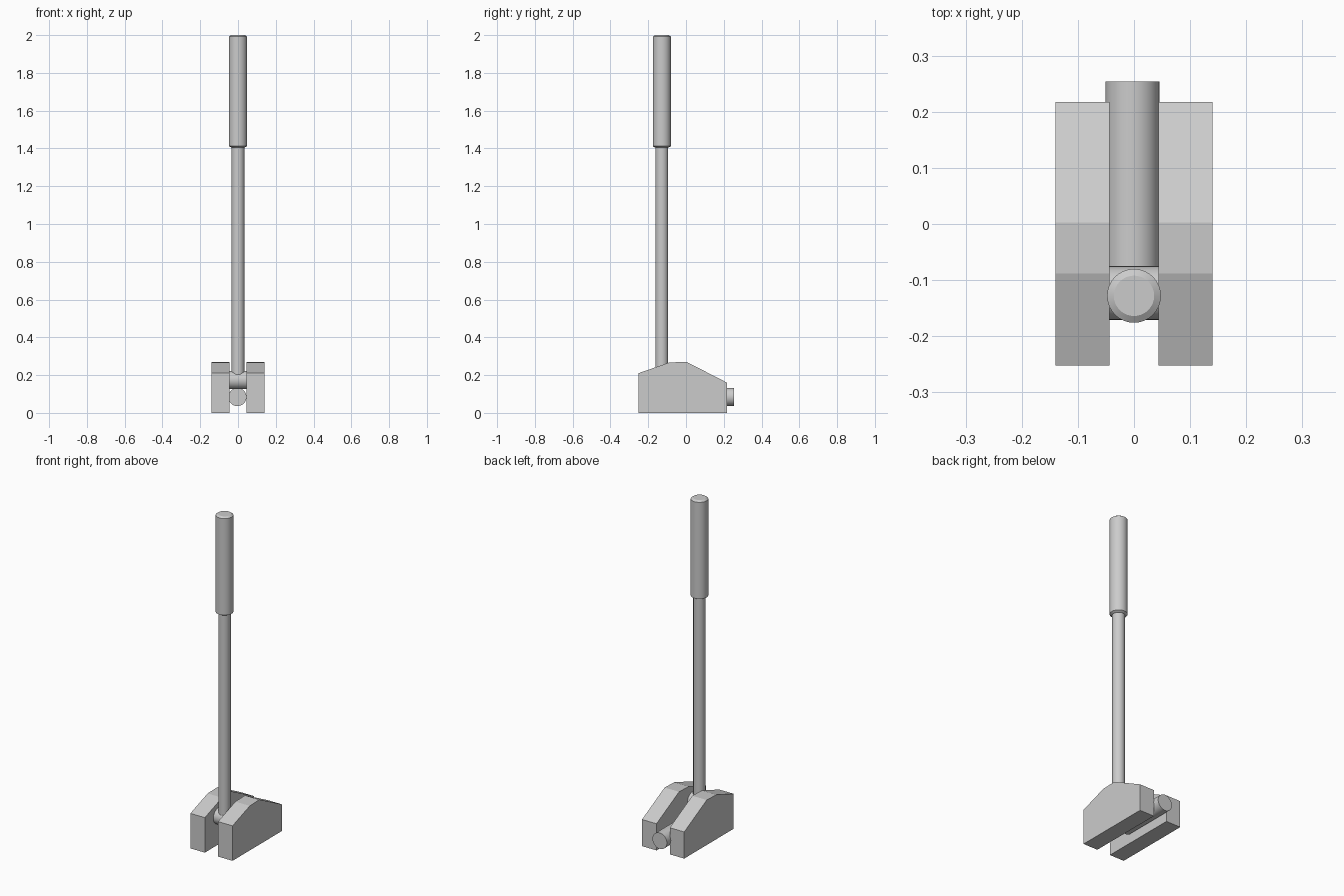
import bpy, bmesh
from math import pi, cos, sin
from mathutils import Matrix

if "Cube" in bpy.data.objects:
    bpy.data.objects.remove(bpy.data.objects["Cube"])


def make_object(name, bm, smooth=False):
    bmesh.ops.recalc_face_normals(bm, faces=bm.faces)
    mesh = bpy.data.meshes.new(name)
    bm.to_mesh(mesh)
    bm.free()
    obj = bpy.data.objects.new(name, mesh)
    bpy.context.collection.objects.link(obj)
    if smooth:
        bpy.ops.object.select_all(action='DESELECT')
        obj.select_set(True)
        bpy.context.view_layer.objects.active = obj
        bpy.ops.object.shade_smooth_by_angle(angle=pi / 6)
    return obj


def turned(name, profile, loc, axis='Z', sides=32):
    """Solid of revolution from (radius, height) pairs, laid along an axis."""
    bm = bmesh.new()
    rings = [[bm.verts.new((r * cos(2 * pi * i / sides), r * sin(2 * pi * i / sides), h))
              for i in range(sides)] for r, h in profile]
    for a, b in zip(rings, rings[1:]):
        for i in range(sides):
            j = (i + 1) % sides
            bm.faces.new((a[i], a[j], b[j], b[i]))
    bm.faces.new(rings[0])
    bm.faces.new(rings[-1])
    turn = {'Z': Matrix(), 'X': Matrix.Rotation(pi / 2, 4, 'Y'),
            'Y': Matrix.Rotation(-pi / 2, 4, 'X')}[axis]
    bm.transform(Matrix.Translation(loc) @ turn)
    return make_object(name, bm, True)


# Base: side plate extruded from its profile, mirrored across x
outline = [(-0.252, 0), (0.217, 0), (0.217, 0.16), (0.003, 0.27),
           (-0.088, 0.267), (-0.252, 0.21)]
bm = bmesh.new()
face = bm.faces.new([bm.verts.new((0.044, y, z)) for y, z in outline])
new = bmesh.ops.extrude_face_region(bm, geom=[face])['geom']
bmesh.ops.translate(bm, vec=(0.096, 0, 0),
                    verts=[v for v in new if isinstance(v, bmesh.types.BMVert)])
plates = make_object("side_plates", bm)
plates.modifiers.new("Mirror", 'MIRROR').use_mirror_merge = False

# Pivot between the plates and plunger that sticks out at the back
turned("pivot", [(0.048, -0.046), (0.048, 0.046)], (0, -0.123, 0.174), 'X')
turned("plunger", [(0.048, -0.075), (0.048, 0.254)], (-0.003, 0, 0.084), 'Y')

# Lever rod and its chamfered grip
turned("lever_rod", [(0.034, 0.19), (0.034, 1.95)], (0, -0.128, 0))
turned("grip", [(0.036, 1.405), (0.048, 1.412), (0.048, 1.992), (0.036, 2.0)],
       (0, -0.128, 0))
